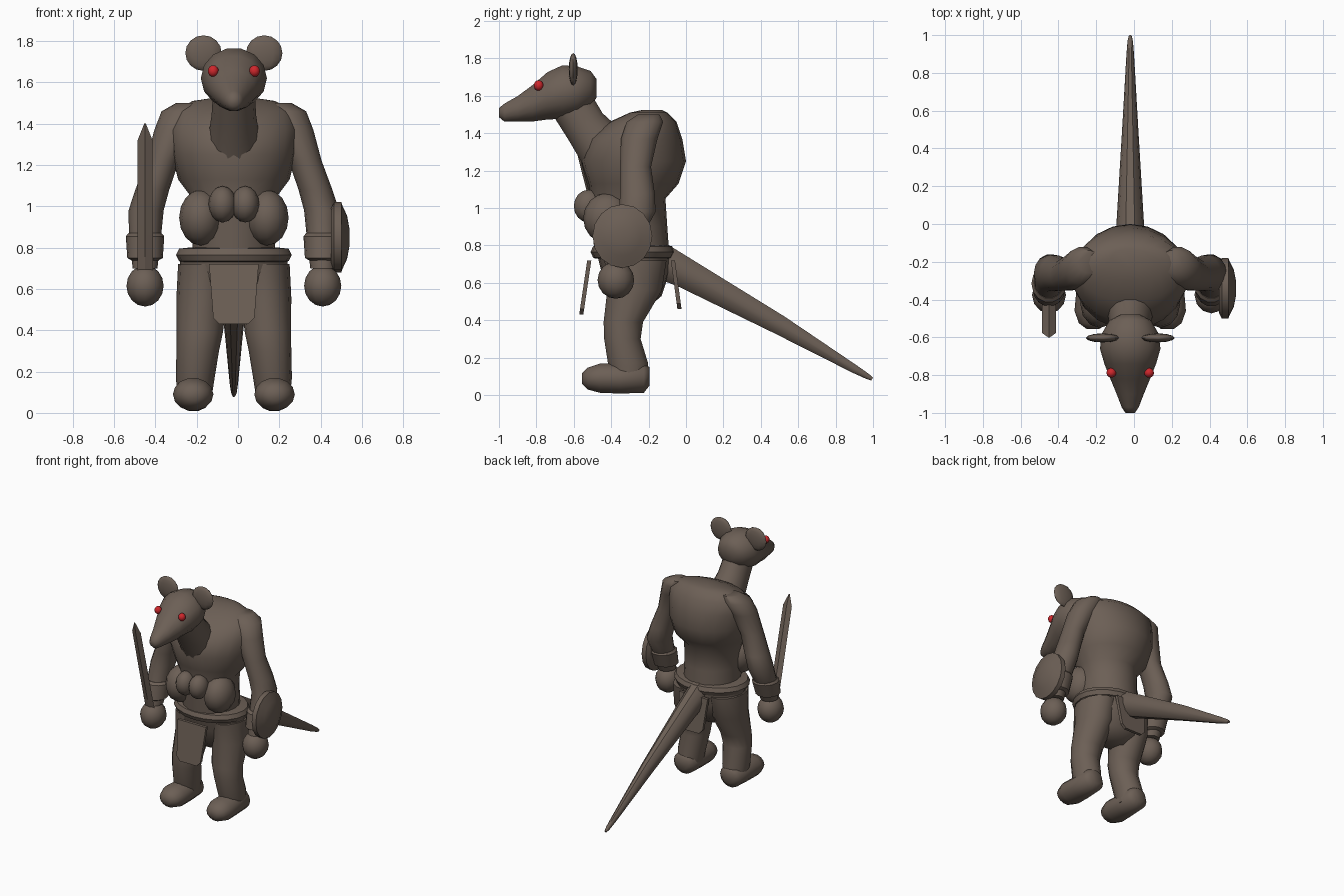
import bpy, bmesh, math
from mathutils import Vector, Matrix

cube = bpy.data.objects.get("Cube")
if cube:
    bpy.data.objects.remove(cube, do_unlink=True)

CX = -0.02  # body midline
X, Y, Z = Vector((1, 0, 0)), Vector((0, 1, 0)), Vector((0, 0, 1))


def material(name, rgb):
    m = bpy.data.materials.new(name)
    m.use_nodes = True
    m.diffuse_color = (*rgb, 1)
    m.node_tree.nodes["Principled BSDF"].inputs["Base Color"].default_value = (*rgb, 1)
    return m


BROWN = material("dull_brown", (0.15, 0.115, 0.092))
RED = material("eye_red", (0.62, 0.02, 0.025))


def finish(name, bm, mat=BROWN, angle=40):
    bmesh.ops.recalc_face_normals(bm, faces=bm.faces)
    me = bpy.data.meshes.new(name)
    bm.to_mesh(me)
    bm.free()
    me.materials.append(mat)
    for p in me.polygons:
        p.use_smooth = True
    me.set_sharp_from_angle(angle=math.radians(angle))
    ob = bpy.data.objects.new(name, me)
    bpy.context.collection.objects.link(ob)
    return ob


def loft(name, rings, axis=None, n=14, s=1, angle=40):
    """Skin elliptical rings (x, y, z, width radius, depth radius) along a path."""
    bm = bmesh.new()
    pts = [Vector((CX + s * r[0], r[1], r[2])) for r in rings]
    loops = []
    for i, (p, r) in enumerate(zip(pts, rings)):
        t = axis or (pts[min(i + 1, len(pts) - 1)] - pts[max(i - 1, 0)]).normalized()
        ref = Y if abs(t.x) > 0.9 else X
        side = (ref - t * ref.dot(t)).normalized()
        up = t.cross(side)
        loops.append([bm.verts.new(p + side * r[3] * math.cos(a) + up * r[4] * math.sin(a))
                      for a in (math.tau * k / n for k in range(n))])
    for a, b in zip(loops, loops[1:]):
        for k in range(n):
            j = (k + 1) % n
            bm.faces.new((a[k], a[j], b[j], b[k]))
    bm.faces.new(loops[0])
    bm.faces.new(loops[-1])
    return finish(name, bm, angle=angle)


def ball(name, loc, size, mat=BROWN, s=1, seg=12):
    bm = bmesh.new()
    place = Matrix.Translation((CX + s * loc[0], loc[1], loc[2])) @ Matrix.Diagonal((*size, 1))
    bmesh.ops.create_uvsphere(bm, u_segments=seg, v_segments=8, radius=1, matrix=place)
    return finish(name, bm, mat, 60)


def flap(name, y_top, y_low, z_low, thick=0.022):
    """Hanging cloth panel with clipped lower corners."""
    bm = bmesh.new()
    z_top = 0.72
    half = [(0.12, z_top), (0.1, z_low + 0.03), (0.07, z_low)]
    outline = half + [(-x, z) for x, z in reversed(half)]
    verts = []
    for x, z in outline:
        f = (z_top - z) / (z_top - z_low)
        verts.append(bm.verts.new((CX + x, y_top + (y_low - y_top) * f - thick / 2, z)))
    face = bm.faces.new(verts)
    new = bmesh.ops.extrude_face_region(bm, geom=[face])["geom"]
    bmesh.ops.translate(bm, vec=Y * thick,
                        verts=[v for v in new if isinstance(v, bmesh.types.BMVert)])
    return finish(name, bm, angle=30)


# Trunk with hunched back
loft("torso", [
    (0, -.29, .76, .2, .2), (0, -.3, .9, .2, .2), (0, -.31, 1.05, .21, .2),
    (0, -.28, 1.13, .27, .24), (0, -.28, 1.25, .3, .28), (0, -.27, 1.37, .31, .25),
    (0, -.23, 1.46, .29, .18), (0, -.2, 1.51, .2, .1), (0, -.18, 1.525, .1, .05)],
    axis=Z, n=20, angle=60)
loft("hips", [
    (0, -.28, .77, .26, .2), (0, -.27, .65, .26, .18),
    (0, -.27, .53, .2, .14), (0, -.27, .47, .1, .07)], axis=Z, n=20, angle=60)
loft("belt", [
    (0, -.285, .73, .25, .2), (0, -.285, .735, .265, .212), (0, -.285, .765, .28, .225),
    (0, -.285, .795, .265, .212), (0, -.285, .8, .22, .19)], axis=Z, n=20, angle=25)

# Neck and head
loft("neck", [
    (0, -.62, 1.57, .1, .12), (0, -.54, 1.44, .108, .118),
    (0, -.45, 1.33, .125, .14), (0, -.37, 1.21, .15, .15)], angle=60)
loft("head", [
    (0, -.478, 1.64, .05, .05), (0, -.51, 1.635, .11, .1), (0, -.58, 1.625, .15, .135),
    (0, -.66, 1.62, .16, .147), (0, -.74, 1.6, .137, .13), (0, -.82, 1.56, .105, .1),
    (0, -.9, 1.53, .072, .07), (0, -.97, 1.51, .045, .05), (0, -1, 1.51, .025, .025)],
    axis=Y, angle=60)

# Tail
loft("tail", [
    (0, -.14, .72, .08, .1), (0, 0, .65, .073, .085), (0, .5, .375, .043, .055),
    (0, .9, .14, .02, .024), (0, .97, .1, .014, .016), (0, .995, .085, .008, .009)], n=10)

# Paired parts
for side, s in (("left", 1), ("right", -1)):
    ball(side + "_eye", (.1, -.788, 1.655), (.026, .026, .028), RED, s)
    ball(side + "_ear", (.147, -.603, 1.742), (.088, .024, .086), s=s)
    ball(side + "_side_belly", (.16, -.42, .945), (.105, .13, .135), s=s)
    ball(side + "_front_belly", (.055, -.52, 1.01), (.068, .08, .088), s=s)
    loft(side + "_arm", [
        (.22, -.2, 1.5, .06, .06), (.25, -.22, 1.46, .1, .1), (.285, -.25, 1.37, .1, .1),
        (.345, -.27, 1.22, .08, .085), (.395, -.26, 1.08, .082, .095),
        (.425, -.26, .98, .085, .1), (.43, -.31, .86, .078, .085),
        (.43, -.36, .7, .06, .065)], axis=Z, s=s, angle=60)
    loft(side + "_bracer", [
        (.43, -.31, .87, .08, .085), (.43, -.315, .855, .093, .1),
        (.43, -.345, .75, .086, .092), (.43, -.35, .735, .06, .06)], axis=Z, s=s, angle=30)
    ball(side + "_hand", (.43, -.375, .615), (.09, .098, .1), s=s)
    loft(side + "_leg", [
        (.145, -.27, .72, .125, .17), (.155, -.275, .56, .123, .15),
        (.165, -.335, .39, .112, .108), (.175, -.34, .3, .103, .1),
        (.187, -.31, .17, .094, .11), (.19, -.3, .06, .08, .09)], axis=Z, s=s, angle=60)
    loft(side + "_foot", [
        (.195, -.195, .1, .05, .05), (.195, -.225, .09, .085, .08),
        (.195, -.35, .088, .09, .082), (.197, -.46, .09, .098, .08),
        (.197, -.525, .088, .075, .06), (.197, -.555, .088, .035, .03)],
        axis=Y, s=s, angle=60)

# Cloth panels, blade and shield
flap("front_loincloth", -.517, -.56, .43)
flap("back_loincloth", -.07, -.035, .46)
loft("sword", [
    (-.43, -.4, .62, .038, .012), (-.43, -.578, 1.32, .036, .011),
    (-.43, -.6, 1.4, .004, .003)], n=4, angle=20)
loft("shield", [
    (.47, -.34, .85, .13, .14), (.485, -.34, .85, .16, .17), (.52, -.34, .85, .16, .17),
    (.525, -.34, .85, .145, .155), (.548, -.34, .85, .1, .105),
    (.56, -.34, .85, .04, .04)], axis=X, n=16, angle=25)
